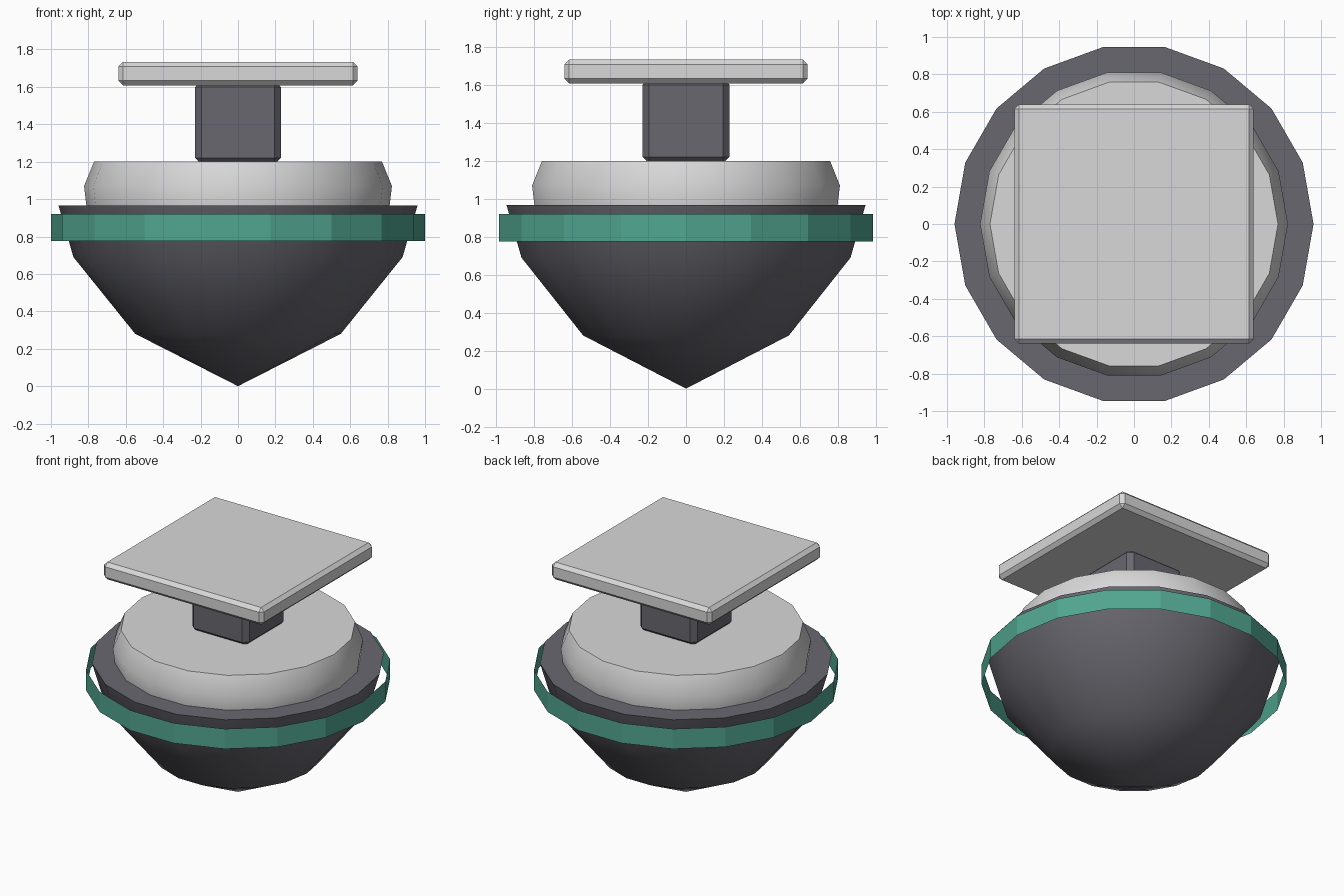
import bpy
import bmesh
from math import cos, sin, radians, tau

SIDES = 18

cube = bpy.data.objects.get("Cube")
if cube:
    bpy.data.objects.remove(cube, do_unlink=True)


def make_material(name, rgb):
    mat = bpy.data.materials.new(name)
    mat.use_nodes = True
    mat.diffuse_color = (*rgb, 1)
    mat.node_tree.nodes["Principled BSDF"].inputs["Base Color"].default_value = (*rgb, 1)
    return mat


light_grey = make_material("light grey", (0.69, 0.69, 0.69))
dark_grey = make_material("dark grey", (0.14, 0.137, 0.16))
teal = make_material("teal", (0.083, 0.381, 0.28))


def finish(name, bm, mat, recalc=True):
    if recalc:
        bmesh.ops.recalc_face_normals(bm, faces=bm.faces[:])
    mesh = bpy.data.meshes.new(name)
    bm.to_mesh(mesh)
    bm.free()
    mesh.materials.append(mat)
    obj = bpy.data.objects.new(name, mesh)
    bpy.context.collection.objects.link(obj)
    return obj


def smooth(obj, angle):
    bpy.ops.object.select_all(action='DESELECT')
    obj.select_set(True)
    bpy.context.view_layer.objects.active = obj
    bpy.ops.object.shade_smooth_by_angle(angle=radians(angle))


def lathe(name, profile, mat, cap_top=True):
    """Revolve (radius, height) points, listed bottom to top, around z."""
    bm = bmesh.new()
    rings = []
    for r, z in profile:
        count = SIDES if r else 1
        rings.append([bm.verts.new((r * cos(tau * i / SIDES), r * sin(tau * i / SIDES), z))
                      for i in range(count)])
    for low, high in zip(rings, rings[1:]):
        for i in range(SIDES):
            j = (i + 1) % SIDES
            if len(low) == 1:
                bm.faces.new((low[0], high[j], high[i]))
            else:
                bm.faces.new((low[i], low[j], high[j], high[i]))
    if cap_top:
        bm.faces.new(rings[-1])
    return finish(name, bm, mat, recalc=cap_top)


def bevelled_box(name, half, bottom, top, bevel, mat):
    bm = bmesh.new()
    bmesh.ops.create_cube(bm, size=2)
    for v in bm.verts:
        v.co.x *= half
        v.co.y *= half
        v.co.z = top if v.co.z > 0 else bottom
    bmesh.ops.bevel(bm, geom=bm.edges[:], offset=bevel, segments=1,
                    profile=0.5, affect='EDGES')
    return finish(name, bm, mat)


# Pointed lower bowl with a flat rim
body = lathe("lower_body", [(0, 0), (0.55, 0.28), (0.88, 0.69), (0.96, 0.967)], dark_grey)
smooth(body, 30)

# Rounded upper drum
drum = lathe("upper_drum", [(0.81, 0.96), (0.823, 1.07), (0.77, 1.2)], light_grey)
smooth(drum, 40)

# Thin open band floating around the rim
lathe("outer_band", [(1, 0.775), (1, 0.92)], teal, cap_top=False)

# Square post and top plate
bevelled_box("neck_post", 0.229, 1.185, 1.635, 0.035, dark_grey)
bevelled_box("top_plate", 0.64, 1.608, 1.733, 0.025, light_grey)
